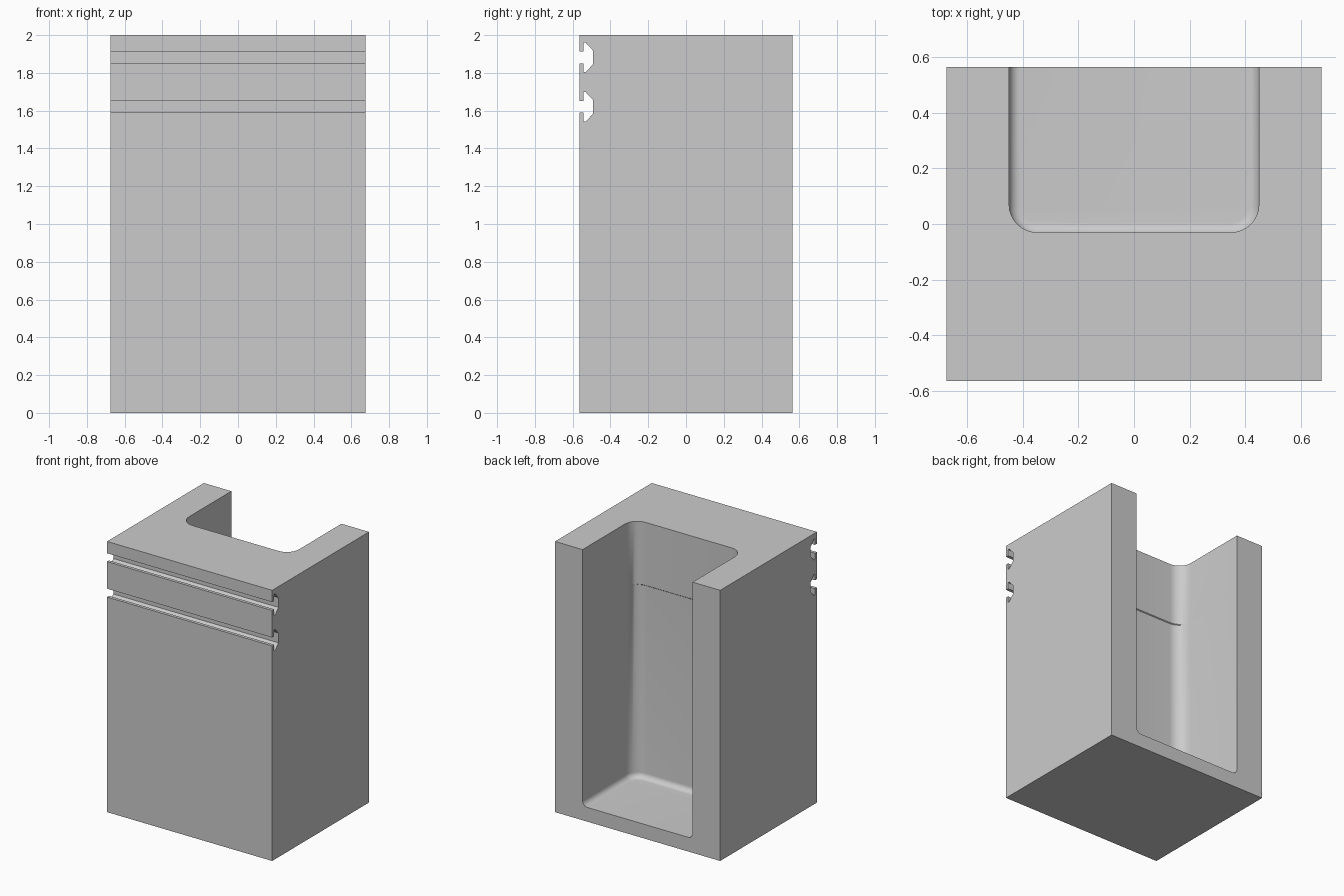
import bpy, bmesh, math

if "Cube" in bpy.data.objects:
    bpy.data.objects.remove(bpy.data.objects["Cube"], do_unlink=True)

HALF_W, HALF_D, HEIGHT = 0.675, 0.565, 2.0
FLOOR, FILLET, CORNER = 0.105, 0.04, 0.1
STEPS = 8

grey = bpy.data.materials.new("plain grey")
grey.use_nodes = True
grey.diffuse_color = (0.6, 0.6, 0.6, 1)
grey.node_tree.nodes["Principled BSDF"].inputs["Base Color"].default_value = grey.diffuse_color


def loft(name, rings):
    """Closed solid through rings of matching points."""
    bm = bmesh.new()
    loops = [[bm.verts.new(p) for p in ring] for ring in rings]
    n = len(loops[0])
    for a, b in zip(loops, loops[1:]):
        for i in range(n):
            j = (i + 1) % n
            bm.faces.new((a[i], a[j], b[j], b[i]))
    bm.faces.new(loops[0][::-1])
    bm.faces.new(loops[-1])
    bmesh.ops.recalc_face_normals(bm, faces=bm.faces)
    mesh = bpy.data.meshes.new(name)
    bm.to_mesh(mesh)
    bm.free()
    obj = bpy.data.objects.new(name, mesh)
    mesh.materials.append(grey)
    bpy.context.collection.objects.link(obj)
    return obj


# Body: side profile with two undercut slots in the front, extruded across x
half_slot = [(-HALF_D, 0.031), (-0.542, 0.031), (-0.542, 0.078), (-0.531, 0.078), (-0.492, 0.036)]
slot = [(y, -h) for y, h in half_slot] + [(y, h) for y, h in reversed(half_slot)]
profile = [(HALF_D, HEIGHT), (HALF_D, 0), (-HALF_D, 0)]
for centre in (1.62, 1.882):
    profile += [(y, centre + h) for y, h in slot]
profile.append((-HALF_D, HEIGHT))
body = loft("block_body", [[(x, y, z) for y, z in profile] for x in (-HALF_W, HALF_W)])


# Pocket: U-shaped outline with rounded corners, open at the back and top
def outline(z, inset=0.0, shift=0.0):
    half, front, r = 0.45 - inset, -0.03 + inset + shift, CORNER - inset
    pts = [(half, 0.8, z)]
    for side in (1, -1):
        for i in range(STEPS + 1):
            a = math.radians(90) * i / STEPS
            if side < 0:
                a = math.radians(90) - a
            pts.append((side * (half - r + r * math.cos(a)), front + r - r * math.sin(a), z))
    return pts + [(-half, 0.8, z)]


RECESS = -0.006
rings = []
for i in range(STEPS + 1):
    a = math.radians(90) * i / STEPS
    rings.append(outline(FLOOR + FILLET * (1 - math.cos(a)), FILLET * (1 - math.sin(a)), RECESS))
rings += [outline(1.53, 0, RECESS), outline(1.535), outline(2.2)]
cutter = loft("pocket_cutter", rings)
cutter.hide_render = True
cutter.hide_set(True)

# Cut the pocket and bake the result
cut = body.modifiers.new("pocket", "BOOLEAN")
cut.operation = "DIFFERENCE"
cut.solver = "EXACT"
cut.object = cutter
bpy.ops.object.select_all(action="DESELECT")
body.select_set(True)
bpy.context.view_layer.objects.active = body
bpy.ops.object.modifier_apply(modifier=cut.name)
bpy.data.objects.remove(cutter, do_unlink=True)
bpy.ops.object.shade_smooth_by_angle(angle=math.radians(30))
